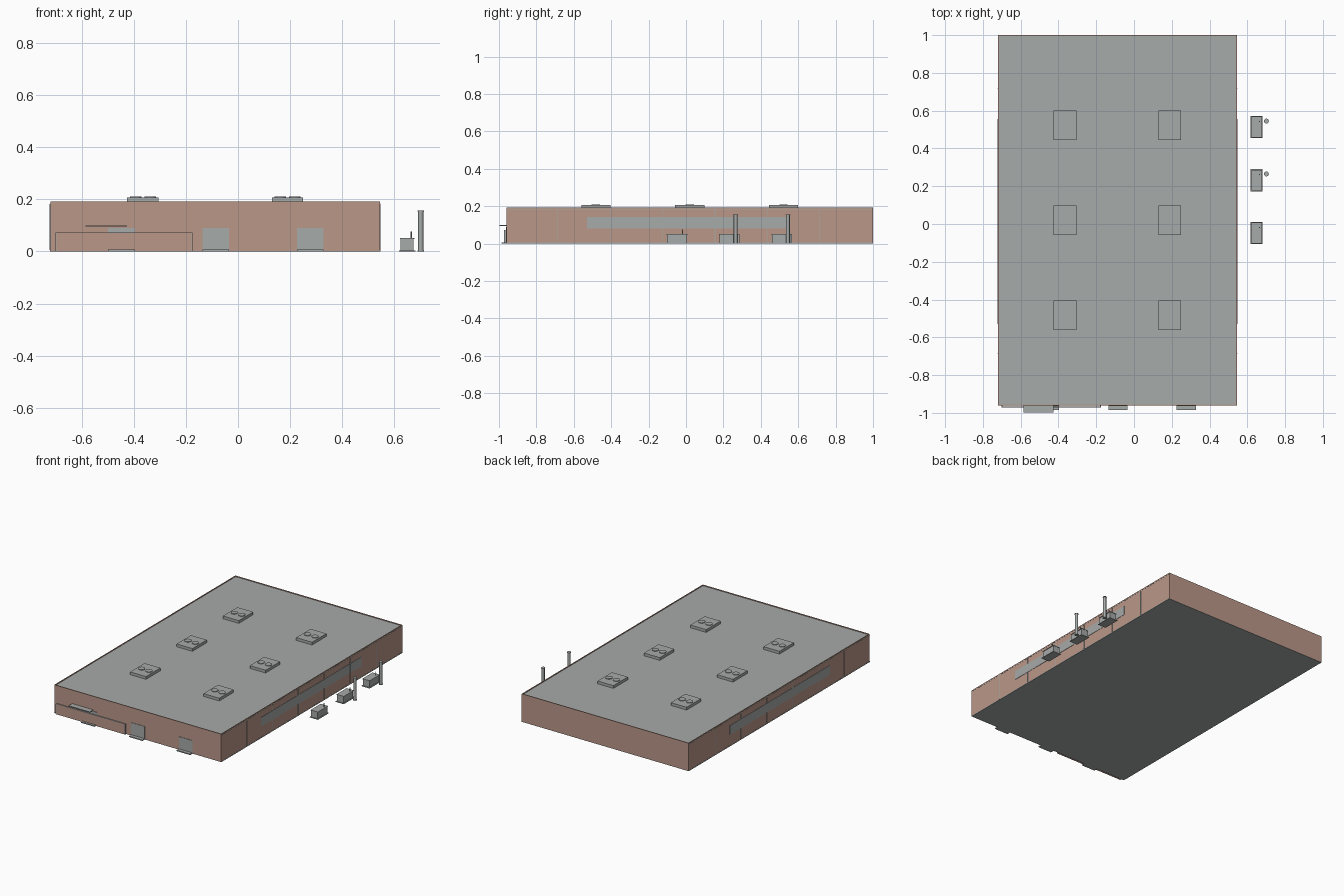
import bpy

cube = bpy.data.objects.get("Cube")
if cube:
    bpy.data.objects.remove(cube, do_unlink=True)


def material(name, rgb):
    m = bpy.data.materials.new(name)
    m.use_nodes = True
    m.diffuse_color = (*rgb, 1)
    m.node_tree.nodes["Principled BSDF"].inputs["Base Color"].default_value = (*rgb, 1)
    return m


BRICK = material("brick", (0.50, 0.31, 0.25))
GREY = material("concrete grey", (0.38, 0.405, 0.395))


def finish(name, mat):
    ob = bpy.context.object
    ob.name = name
    ob.data.materials.append(mat)
    return ob


def box(name, x, y, z, mat):
    """Box from three (low, high) spans."""
    spans = (x, y, z)
    bpy.ops.mesh.primitive_cube_add(size=1, location=[(a + b) / 2 for a, b in spans])
    ob = finish(name, mat)
    ob.scale = [b - a for a, b in spans]
    bpy.ops.object.transform_apply(location=False, rotation=False, scale=True)
    return ob


def cylinder(name, x, y, z, radius, mat, sides=16):
    bpy.ops.mesh.primitive_cylinder_add(vertices=sides, radius=radius, depth=z[1] - z[0],
                                        location=(x, y, (z[0] + z[1]) / 2))
    ob = finish(name, mat)
    bpy.ops.object.shade_smooth_by_angle()
    return ob


# Building shell: four walls standing above the roof deck as a parapet
W, E, S, N, TOP = -0.72, 0.545, -0.96, 1.0, 0.192
T = 0.005
box("left_wall", (E - T, E), (S, N), (0.002, TOP), BRICK)
box("right_wall", (W, W + T), (S, N), (0.002, TOP), BRICK)
box("front_wall", (W + T, E - T), (S, S + T), (0.002, TOP), BRICK)
box("back_wall", (W + T, E - T), (N - T, N), (0.002, TOP), BRICK)
box("roof_deck", (W + T, E - T), (S + T, N - T), (0.180, 0.187), GREY)
box("floor_slab", (W, E), (S, N), (0, 0.002), GREY)

# Long sides: window band, joints and trim lines
for side, face, out in (("left", E, 1), ("right", W, -1)):
    def plate(name, y, z, depth):
        box(side + "_" + name, sorted((face, face + out * depth)), y, z, GREY)
    plate("window_band", (-0.53, 0.555), (0.08, 0.142), 0.002)
    plate("base_trim", (S, N), (0, 0.005), 0.001)
    plate("top_trim", (S, N), (0.182, 0.184), 0.001)
    for i in range(6):
        y = -0.685 + 0.28 * i
        plate("wall_joint", (y - 0.0015, y + 0.0015), (0.005, 0.182), 0.0025)

# Front doors with their steps
for x in (-0.447, -0.085, 0.277):
    box("door", (x - 0.051, x + 0.051), (S - 0.003, S), (0, 0.09), GREY)
    box("door_step", (x - 0.051, x + 0.051), (S - 0.026, S), (0, 0.007), GREY)

# Entrance screen wall with metal edging, and the canopy above it
box("screen_wall", (-0.70, -0.178), (-0.971, -0.967), (0, 0.070), BRICK)
box("screen_top_rail", (-0.70, -0.175), (-0.972, -0.966), (0.070, 0.073), GREY)
for x in (-0.70, -0.178):
    box("screen_end_post", (x - 0.001, x + 0.003), (-0.972, -0.96), (0, 0.070), GREY)
box("entrance_canopy", (-0.585, -0.425), (-0.998, S), (0.095, 0.099), GREY)

# Rooftop units, each with a pair of fans
for x in (-0.365, 0.19):
    for y in (-0.482, 0.02, 0.522):
        box("roof_unit", (x - 0.06, x + 0.06), (y - 0.078, y + 0.078), (0.187, 0.206), GREY)
        for dx in (-0.028, 0.028):
            cylinder("roof_fan", x + dx, y, (0.206, 0.210), 0.022, GREY)

# Yard units on pads, with a small pipe on each
for y in (-0.048, 0.232, 0.513):
    box("yard_pad", (0.618, 0.68), (y - 0.059, y + 0.059), (0, 0.004), GREY)
    box("yard_unit", (0.624, 0.674), (y - 0.053, y + 0.053), (0.004, 0.047), GREY)
    box("yard_unit_lid", (0.622, 0.677), (y - 0.055, y + 0.055), (0.047, 0.051), GREY)
    cylinder("yard_pipe", 0.664, y + 0.03, (0.051, 0.076), 0.003, GREY, 8)

# Tall stacks beside the two rear yard units
for y in (0.265, 0.545):
    cylinder("stack", 0.701, y, (0, 0.152), 0.010, GREY)
    cylinder("stack_cap", 0.701, y, (0.152, 0.156), 0.013, GREY)
    cylinder("stack_foot", 0.701, y, (0, 0.004), 0.013, GREY)
